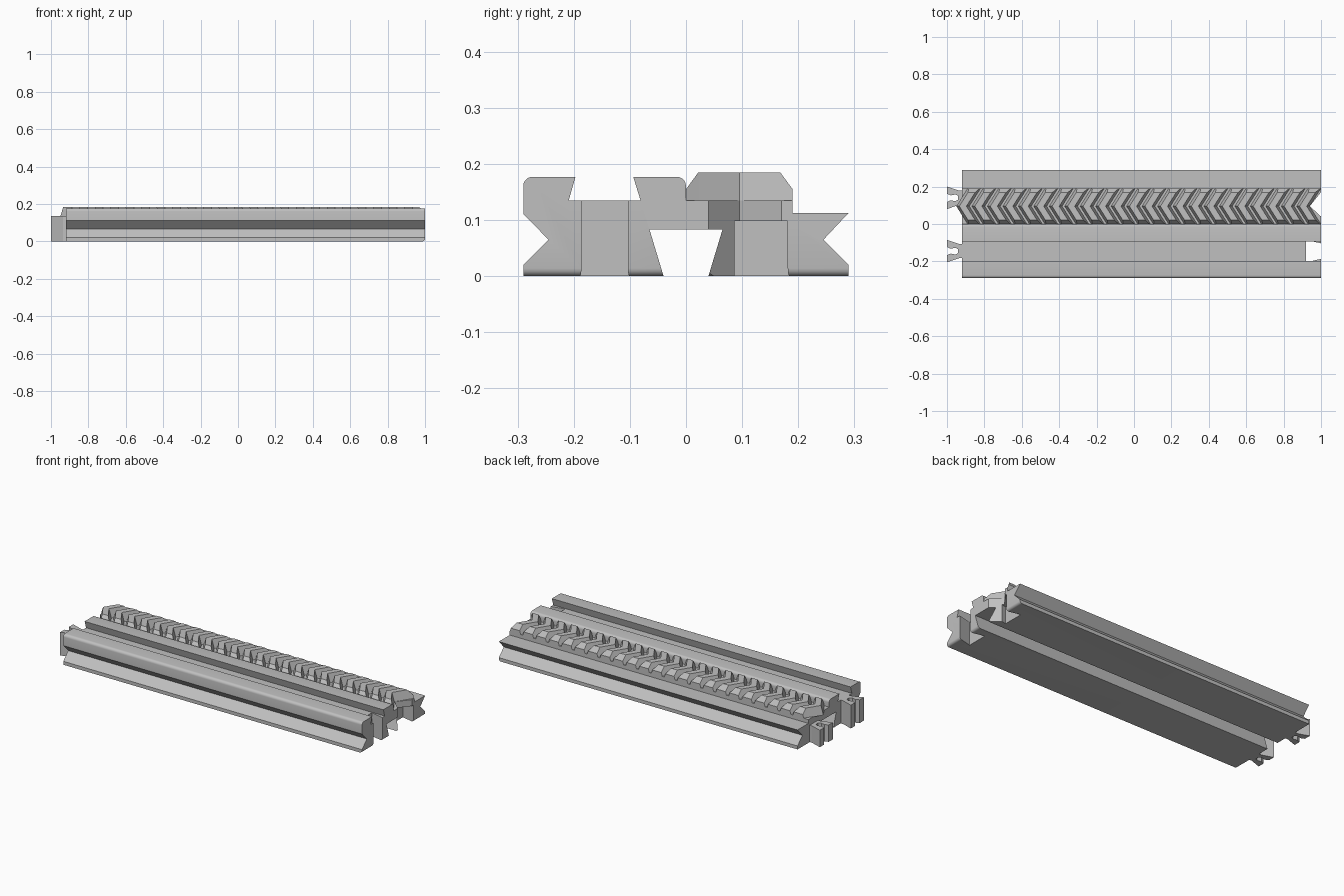
import bpy, bmesh, math
from mathutils import Vector

cube = bpy.data.objects.get("Cube")
if cube:
    bpy.data.objects.remove(cube, do_unlink=True)

grey = bpy.data.materials.new("light grey")
grey.use_nodes = True
grey.diffuse_color = (0.53, 0.53, 0.53, 1)
grey.node_tree.nodes["Principled BSDF"].inputs["Base Color"].default_value = (0.53, 0.53, 0.53, 1)


def finish(name, bm):
    bmesh.ops.recalc_face_normals(bm, faces=bm.faces)
    mesh = bpy.data.meshes.new(name)
    bm.to_mesh(mesh)
    bm.free()
    mesh.materials.append(grey)
    obj = bpy.data.objects.new(name, mesh)
    bpy.context.collection.objects.link(obj)
    return obj


def loft(sections):
    """Skin a list of matching closed outlines and cap both ends."""
    bm = bmesh.new()
    rings = [[bm.verts.new(p) for p in s] for s in sections]
    n = len(rings[0])
    for a, b in zip(rings, rings[1:]):
        for i in range(n):
            j = (i + 1) % n
            bm.faces.new((a[i], a[j], b[j], b[i]))
    bm.faces.new(rings[0])
    bm.faces.new(rings[-1][::-1])
    return bm


def upright(name, plan, z0, z1):
    """Vertical prism from a plan outline."""
    return finish(name, loft([[(x, y, z) for x, y in plan] for z in (z0, z1)]))


def arc(cy, cz, r, a0, a1, steps=5):
    angles = [math.radians(a0 + (a1 - a0) * i / steps) for i in range(steps + 1)]
    return [(cy + r * math.cos(a), cz + r * math.sin(a)) for a in angles]


# Rail body: grooved profile swept along x
START, END = -0.92, 1.0
profile = [(-0.04, 0), (-0.29, 0), (-0.29, 0.02), (-0.245, 0.065), (-0.29, 0.111)]
profile += arc(-0.274, 0.161, 0.016, 180, 90)
profile += [(-0.197, 0.177), (-0.209, 0.135), (-0.081, 0.135), (-0.094, 0.177)]
profile += arc(-0.016, 0.161, 0.016, 90, 0)
profile += [(0, 0.135), (0.19, 0.135), (0.19, 0.113), (0.29, 0.113), (0.245, 0.065),
            (0.29, 0.02), (0.29, 0), (0.04, 0), (0.065, 0.083), (-0.065, 0.083)]
bm = loft([[(x, y, z) for y, z in profile] for x in (START, END)])

# Rounded lower edge on the socket end
low = [e for e in bm.edges if all(v.co.z < 0.001 and v.co.x > 0.99 for v in e.verts)
       and abs(e.verts[0].co.y + e.verts[1].co.y) > 0.1]
bmesh.ops.bevel(bm, geom=low, offset=0.014, segments=4, affect='EDGES', profile=0.5)
body = finish("rail_body", bm)

# Dovetail sockets and the pointed notch, cut through the end
FRONT, BACK = -0.145, 0.14


def socket_plan(cy):
    return [(1.01, cy - 0.039), (1.01, cy + 0.039), (0.92, cy + 0.06), (0.92, cy - 0.06)]


cutters = [upright("front_socket_cutter", socket_plan(FRONT), -0.05, 0.14),
           upright("back_socket_cutter", socket_plan(BACK), -0.05, 0.098),
           upright("notch_cutter", [(1.01, 0.031), (0.94, 0.095), (1.01, 0.1825)], -0.06, 0.2)]
bpy.context.view_layer.objects.active = body
for cutter in cutters:
    cutter.hide_render = True
    mod = body.modifiers.new("cut", 'BOOLEAN')
    mod.operation = 'DIFFERENCE'
    mod.solver = 'EXACT'
    mod.object = cutter
    bpy.ops.object.modifier_apply(modifier=mod.name)
for cutter in cutters:
    bpy.data.objects.remove(cutter, do_unlink=True)

bpy.ops.object.select_all(action='DESELECT')
body.select_set(True)
bpy.ops.object.shade_smooth_by_angle(angle=math.radians(25))

# Split dovetail tabs on the other end
half = [(-0.91, 0.038), (-0.935, 0.038), (-1.0, 0.06), (-1.0, 0.022),
        (-0.98, 0.013), (-0.955, 0.018), (-0.94, 0.01)]
for name, cy, top in (("front_tab", FRONT, 0.135), ("back_tab", BACK, 0.098)):
    plan = [(x, cy + y) for x, y in half] + [(x, cy - y) for x, y in reversed(half)]
    upright(name, plan, 0, top)

# Herringbone rack: one chevron tooth, repeated along the rail
TEETH, PITCH, BASE = 23, 0.0827, 0.07
MID, SWEEP, FLOOR = 0.095, 0.06, 0.135
sections = []
for y, top in ((0, 0.155), (0.022, 0.185), (MID, 0.185), (0.168, 0.185), (0.19, 0.155)):
    left = -0.95 + SWEEP * abs(y - MID) / MID
    inset = 0.32 * (top - FLOOR)
    sections.append([(left, y, FLOOR - 0.002), (left + BASE, y, FLOOR - 0.002),
                     (left + BASE - inset, y, top), (left + inset, y, top)])
teeth = finish("rack_teeth", loft(sections))
array = teeth.modifiers.new("repeat", 'ARRAY')
array.count = TEETH
array.use_relative_offset = False
array.use_constant_offset = True
array.constant_offset_displace = Vector((PITCH, 0, 0))
